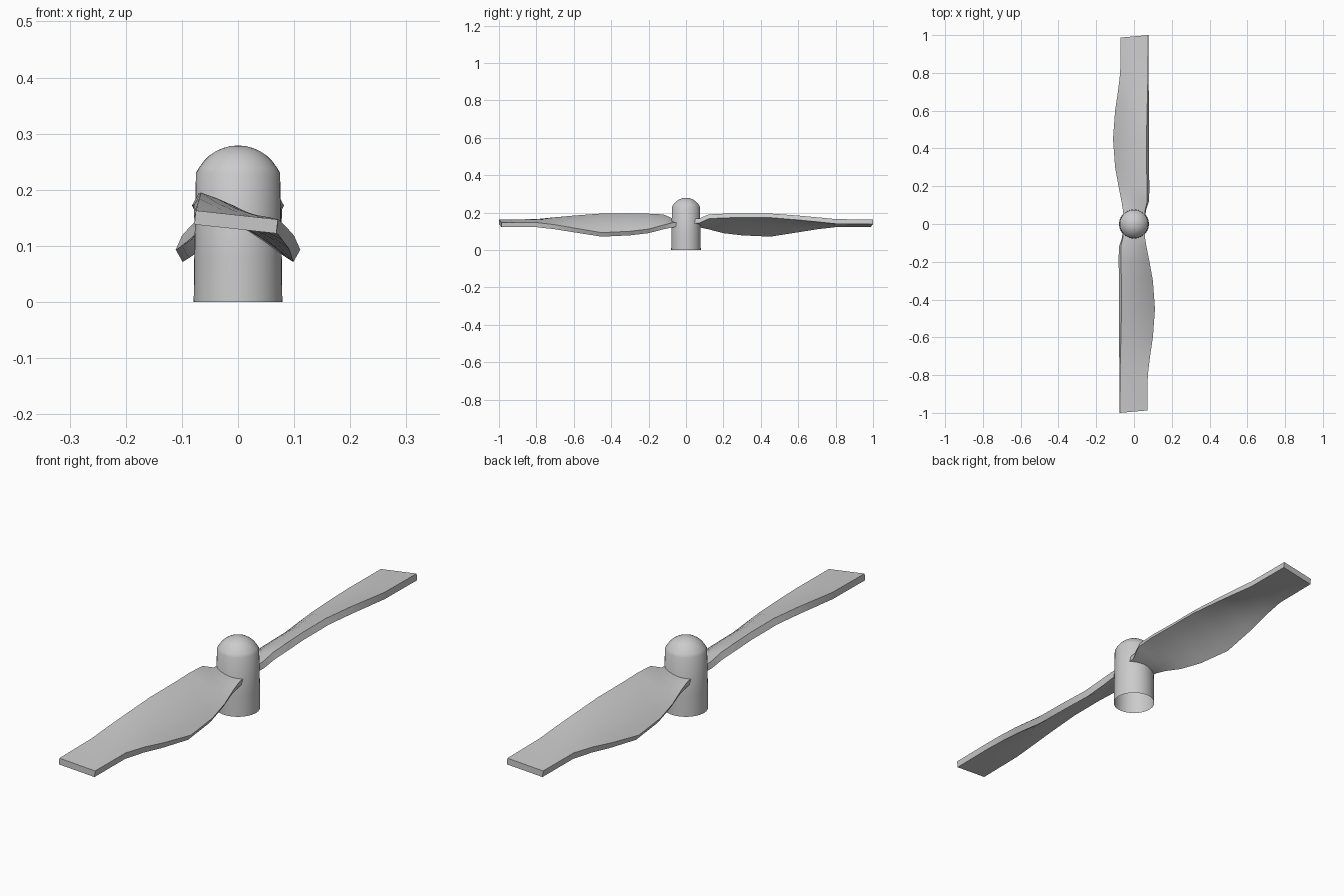
import bpy, bmesh, math
from mathutils import Vector, Matrix

cube = bpy.data.objects.get("Cube")
if cube:
    bpy.data.objects.remove(cube)

grey = bpy.data.materials.new("light_grey")
grey.use_nodes = True
colour = (0.6, 0.6, 0.6, 1)
grey.diffuse_color = colour
grey.node_tree.nodes["Principled BSDF"].inputs["Base Color"].default_value = colour


def finish(bm, name, angle):
    bmesh.ops.recalc_face_normals(bm, faces=bm.faces)
    mesh = bpy.data.meshes.new(name)
    bm.to_mesh(mesh)
    bm.free()
    mesh.materials.append(grey)
    obj = bpy.data.objects.new(name, mesh)
    bpy.context.collection.objects.link(obj)
    bpy.ops.object.select_all(action='DESELECT')
    obj.select_set(True)
    bpy.context.view_layer.objects.active = obj
    bpy.ops.object.shade_smooth_by_angle(angle=math.radians(angle))
    return obj


# Hub: tapered shaft with a rounded cap, open underneath
profile = [(0.079, 0), (0.078, 0.08), (0.075, 0.23)]
for i in range(1, 8):
    a = math.radians(20 + 70 * i / 7)
    profile.append((0.08 * math.cos(a), 0.2 + 0.079 * math.sin(a)))
bm = bmesh.new()
verts = [bm.verts.new((r, 0, z)) for r, z in profile]
edges = [bm.edges.new(pair) for pair in zip(verts, verts[1:])]
bmesh.ops.spin(bm, geom=verts + edges, cent=(0, 0, 0), axis=(0, 0, 1),
               angle=math.tau, steps=40)
bmesh.ops.remove_doubles(bm, verts=bm.verts, dist=0.0005)
finish(bm, "hub", 40)

# Blade stations: y, upper left x and z, upper right x and z, camber
STATIONS = [
    (0.0, -0.055, 0.166, 0.055, 0.148, 0.0),
    (-0.07, -0.058, 0.168, 0.058, 0.146, 0.0),
    (-0.12, -0.07, 0.190, 0.066, 0.134, 0.004),
    (-0.20, -0.070, 0.194, 0.082, 0.112, 0.008),
    (-0.30, -0.066, 0.195, 0.100, 0.100, 0.010),
    (-0.45, -0.066, 0.195, 0.111, 0.093, 0.010),
    (-0.60, -0.069, 0.184, 0.100, 0.118, 0.009),
    (-0.70, -0.072, 0.175, 0.085, 0.135, 0.007),
    (-0.80, -0.074, 0.165, 0.073, 0.147, 0.004),
    (-1.0, -0.075, 0.163, 0.071, 0.147, 0.0),
]
THICK = 0.025
STEPS = 6


def section(y, xl, zl, xr, zr, camber):
    """Closed loop of points around a thin cambered section."""
    left, right = Vector((xl, y, zl)), Vector((xr, y, zr))
    chord = (right - left).normalized()
    normal = Vector((-chord.z, 0, chord.x))
    upper = []
    for i in range(STEPS + 1):
        t = i / STEPS
        p = left.lerp(right, t) + normal * camber * 4 * t * (1 - t)
        if y == -1.0:
            p.y += 0.013 * t          # slightly slanted tip
        upper.append(p)
    return upper + [p - normal * THICK for p in reversed(upper)]


# Two blades, each a half turn apart
for name, turn in (("front_blade", 0), ("back_blade", math.pi)):
    bm = bmesh.new()
    loops = [[bm.verts.new(p) for p in section(*s)] for s in STATIONS]
    count = len(loops[0])
    for a, b in zip(loops, loops[1:]):
        for i in range(count):
            j = (i + 1) % count
            bm.faces.new((a[i], a[j], b[j], b[i]))
    bm.faces.new(loops[-1])
    bm.transform(Matrix.Rotation(turn, 4, 'Z'))
    finish(bm, name, 40)
